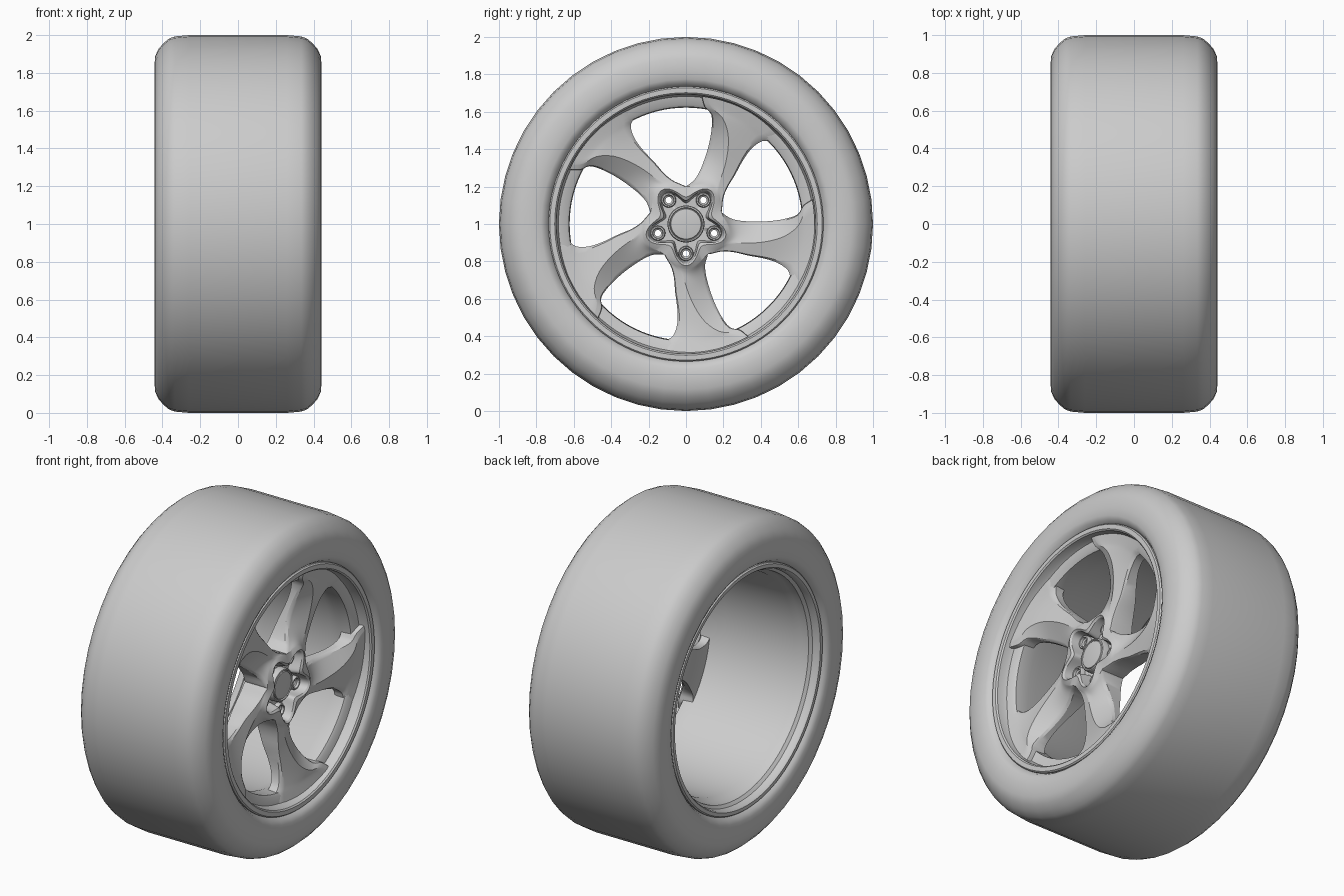
import bpy, bmesh, math
from math import pi, sin, cos, radians

if "Cube" in bpy.data.objects:
    bpy.data.objects.remove(bpy.data.objects["Cube"])

CZ = 1.0  # axle height; the wheel spins about the x direction


def finish(name, bm, angle=35):
    bmesh.ops.remove_doubles(bm, verts=bm.verts[:], dist=0.0003)
    bmesh.ops.recalc_face_normals(bm, faces=bm.faces[:])
    me = bpy.data.meshes.new(name)
    bm.to_mesh(me)
    bm.free()
    ob = bpy.data.objects.new(name, me)
    bpy.context.collection.objects.link(ob)
    bpy.ops.object.select_all(action='DESELECT')
    ob.select_set(True)
    bpy.context.view_layer.objects.active = ob
    bpy.ops.object.shade_smooth_by_angle(angle=radians(angle))
    return ob


def lathe(name, profile, segs, cy=0.0, cz=CZ, closed=False, angle=35):
    """Spin (radius, x) points about an axis parallel to x."""
    bm = bmesh.new()
    rings = [[bm.verts.new((x, cy + r * cos(2 * pi * k / segs), cz + r * sin(2 * pi * k / segs)))
              for k in range(segs)] for r, x in profile]
    n = len(rings)
    for i in range(n if closed else n - 1):
        a, b = rings[i], rings[(i + 1) % n]
        for k in range(segs):
            m = (k + 1) % segs
            bm.faces.new((a[k], a[m], b[m], b[k]))
    return finish(name, bm, angle)


# Tyre: mirrored half profile from bead to tread
half = [(.725, .385), (.738, .405), (.752, .426), (.775, .438), (.82, .442),
        (.885, .44), (.925, .422), (.957, .395), (.982, .365), (.993, .335), (1.0, .26)]
lathe("tyre", half + [(r, -x) for r, x in reversed(half)], 48, angle=50)

# Rim: front lip, stepped ledge, barrel and rear lip
lathe("rim", [(.735, .38), (.735, .412), (.728, .42), (.702, .42), (.694, .412), (.690, .375),
              (.682, .355), (.640, .345), (.626, .335), (.622, .25), (.645, .18), (.655, -.28),
              (.672, -.31), (.678, -.36), (.695, -.375), (.700, -.412), (.707, -.42),
              (.728, -.42), (.735, -.412), (.735, -.38), (.70, -.36), (.675, -.27),
              (.668, .2), (.70, .34)], 96, closed=True)

# Spoke rows: edge radius, middle radius, cw angle, ccw angle, front x, ridge position, slope
HUB = 4
rows = [(.06, .06, 18, 90, .262, .5, 0), (.112, .196, 18, 90, .265, .5, 0),
        (.126, .212, 18, 90, .335, .5, 0), (.145, .222, 18, 90, .345, .5, 0),
        (.200, .238, 18, 90, .332, .4, 0), (.235, .262, 33, 80, .326, .32, .03),
        (.29, .30, 41, 75.5, .324, .32, .06), (.37, .37, 45, 74, .328, .38, .09),
        (.45, .45, 48, 74, .338, .47, .10), (.53, .53, 49, 75, .352, .61, .10),
        (.60, .60, 47.5, 77, .368, .80, .09), (.635, .635, 44, 81, .376, .90, .08),
        (.688, .688, 42, 83, .388, .94, .07)]


def catmull(p0, p1, p2, p3, t):
    return tuple(.5 * (2 * b + (c - a) * t + (2 * a - 5 * b + 4 * c - d) * t * t
                       + (3 * b - a - 3 * c + d) * t ** 3) for a, b, c, d in zip(p0, p1, p2, p3))


dense = rows[:HUB + 1]
for i in range(HUB, len(rows) - 1):
    prev = rows[max(i - 1, HUB)]
    nxt = rows[min(i + 2, len(rows) - 1)]
    dense += [catmull(prev, rows[i], rows[i + 1], nxt, t / 3) for t in (1, 2, 3)]

# Spokes and hub: one ridged sector repeated five times
N = 24
bm = bmesh.new()
for k in range(5):
    top, back = [], []
    for i, (re, rm, a0, a1, x, ridge, slope) in enumerate(dense):
        tr, br = [], []
        for j in range(N + 1):
            s = ridge * j * 2 / N if j <= N // 2 else ridge + (1 - ridge) * (j * 2 / N - 1)
            r = re + (rm - re) * (1 - cos(2 * pi * s)) / 2
            th = radians(a0 + (a1 - a0) * s + 72 * k)
            drop = slope * (.5 * (ridge - s) if s < ridge else 1.1 * (s - ridge))
            if i > HUB and j in (0, N):
                drop += .01
            q = min(max((r - .22) / .4, 0), 1)
            xb = .18 + .09 * q * q * (3 - 2 * q)
            tr.append(bm.verts.new((x - drop, r * cos(th), CZ + r * sin(th))))
            br.append(bm.verts.new((xb, r * cos(th), CZ + r * sin(th))))
        top.append(tr)
        back.append(br)
    for i in range(len(dense) - 1):
        for j in range(N):
            for g in (top, back):
                bm.faces.new((g[i][j], g[i][j + 1], g[i + 1][j + 1], g[i + 1][j]))
        if i >= HUB:
            for j in (0, N):
                bm.faces.new((top[i][j], top[i + 1][j], back[i + 1][j], back[i][j]))
    for i in (0, -1):
        for j in range(N):
            bm.faces.new((top[i][j], top[i][j + 1], back[i][j + 1], back[i][j]))
spokes = finish("spokes_and_hub", bm, 30)

# Lug seats, with cutters for the open bolt holes
bm = bmesh.new()
for k in range(5):
    a = radians(54 + 72 * k)
    cy, cz = .158 * cos(a), CZ + .158 * sin(a)
    lathe("lug_seat", [(.017, .22), (.017, .272), (.026, .278), (.029, .292), (.036, .292),
                       (.040, .286), (.040, .22)], 24, cy, cz, closed=True)
    ring = [[bm.verts.new((x, cy + .02 * cos(2 * pi * m / 16), cz + .02 * sin(2 * pi * m / 16)))
             for m in range(16)] for x in (.1, .4)]
    bm.faces.new(ring[0])
    bm.faces.new(ring[1])
    for m in range(16):
        n = (m + 1) % 16
        bm.faces.new((ring[0][m], ring[0][n], ring[1][n], ring[1][m]))
cutter = finish("bolt_hole_cutter", bm)
cutter.hide_render = True
cutter.hide_set(True)
cut = spokes.modifiers.new("bolt_holes", 'BOOLEAN')
cut.operation = 'DIFFERENCE'
cut.solver = 'EXACT'
cut.object = cutter

# Centre cap
lathe("centre_cap", [(0, .312), (.05, .311), (.08, .307), (.084, .300), (.088, .308),
                     (.095, .306), (.099, .298), (.099, .24), (.055, .22), (0, .22)], 48)
